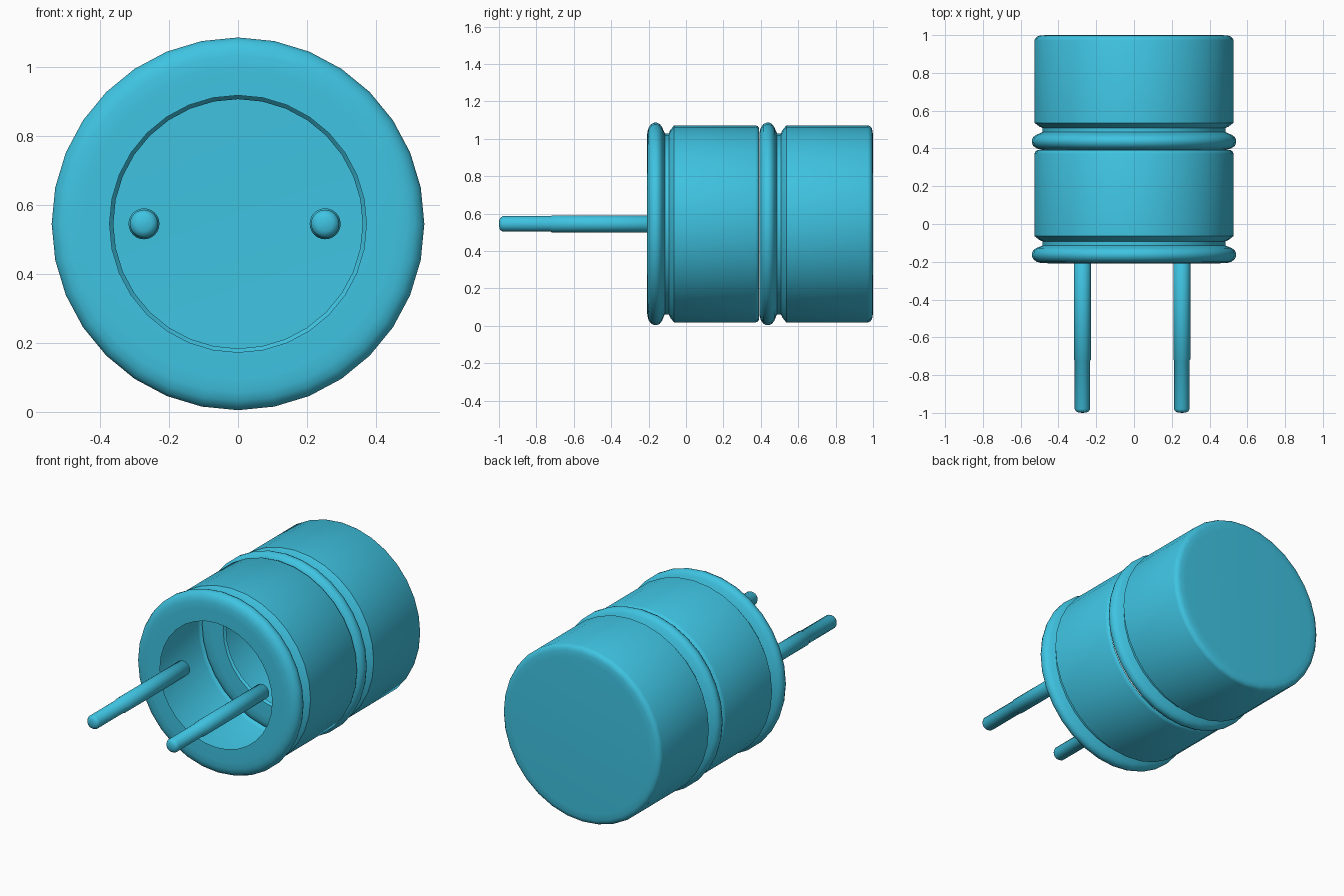
import bpy, bmesh, math

if "Cube" in bpy.data.objects:
    bpy.data.objects.remove(bpy.data.objects["Cube"])

SEGMENTS = 32
AXIS_Z = 0.545

paint = bpy.data.materials.new("cyan_paint")
paint.diffuse_color = (0.05, 0.55, 0.76, 1)
paint.use_nodes = True
paint.node_tree.nodes["Principled BSDF"].inputs["Base Color"].default_value = paint.diffuse_color


def lathe(name, profile, x=0.0, segments=SEGMENTS, angle=35):
    """Revolve (y, radius) points around an axis along y; radius 0 closes an end."""
    bm = bmesh.new()
    rings = []
    for y, r in profile:
        if r == 0:
            rings.append([bm.verts.new((x, y, AXIS_Z))])
            continue
        ring = []
        for i in range(segments):
            a = 2 * math.pi * i / segments
            ring.append(bm.verts.new((x + r * math.cos(a), y, AXIS_Z + r * math.sin(a))))
        rings.append(ring)
    for a, b in zip(rings, rings[1:]):
        for i in range(segments):
            j = (i + 1) % segments
            corners = [a[i % len(a)], a[j % len(a)], b[j % len(b)], b[i % len(b)]]
            bm.faces.new(list(dict.fromkeys(corners)))
    bmesh.ops.recalc_face_normals(bm, faces=bm.faces)
    # Open shells: make the normals point away from the axis
    outward = sum(f.calc_area() * ((f.calc_center_median().x - x) * f.normal.x
                  + (f.calc_center_median().z - AXIS_Z) * f.normal.z) for f in bm.faces)
    if outward < 0:
        bmesh.ops.reverse_faces(bm, faces=bm.faces)
    mesh = bpy.data.meshes.new(name)
    bm.to_mesh(mesh)
    bm.free()
    mesh.materials.append(paint)
    obj = bpy.data.objects.new(name, mesh)
    bpy.context.collection.objects.link(obj)
    bpy.context.view_layer.objects.active = obj
    obj.select_set(True)
    bpy.ops.object.shade_smooth_by_angle(angle=math.radians(angle))
    obj.select_set(False)
    return obj


# One can section: rolled rim, groove, straight wall and softened rear edge
section = [
    (-0.208, 0.45), (-0.207, 0.49), (-0.200, 0.515), (-0.187, 0.533),
    (-0.170, 0.541), (-0.155, 0.541), (-0.140, 0.534), (-0.128, 0.518),
    (-0.118, 0.494), (-0.113, 0.484), (-0.092, 0.484), (-0.085, 0.500),
    (-0.064, 0.527), (0.372, 0.527), (0.384, 0.522),
]

# Front section: open mouth, joins the rear section
lathe("front_can", [(-0.208, 0.373)] + section + [(0.391, 0.512)])

# Rear section: lipped inner opening and closed rear face
rear = [(y + 0.6, r) for y, r in section]
lathe("rear_can", [(0.405, 0.362), (0.392, 0.373)] + rear
      + [(0.993, 0.512), (0.998, 0.495), (1.0, 0.46), (1.0, 0)])

# Two stepped terminal pins, ending just inside the mouth
for label, x in (("left", -0.273), ("right", 0.253)):
    lathe(label + "_pin", [
        (-1.0, 0), (-0.998, 0.022), (-0.992, 0.034), (-0.98, 0.041),
        (-0.722, 0.041), (-0.718, 0.045), (-0.13, 0.045), (-0.12, 0.035),
        (-0.12, 0)], x=x, segments=24, angle=60)
